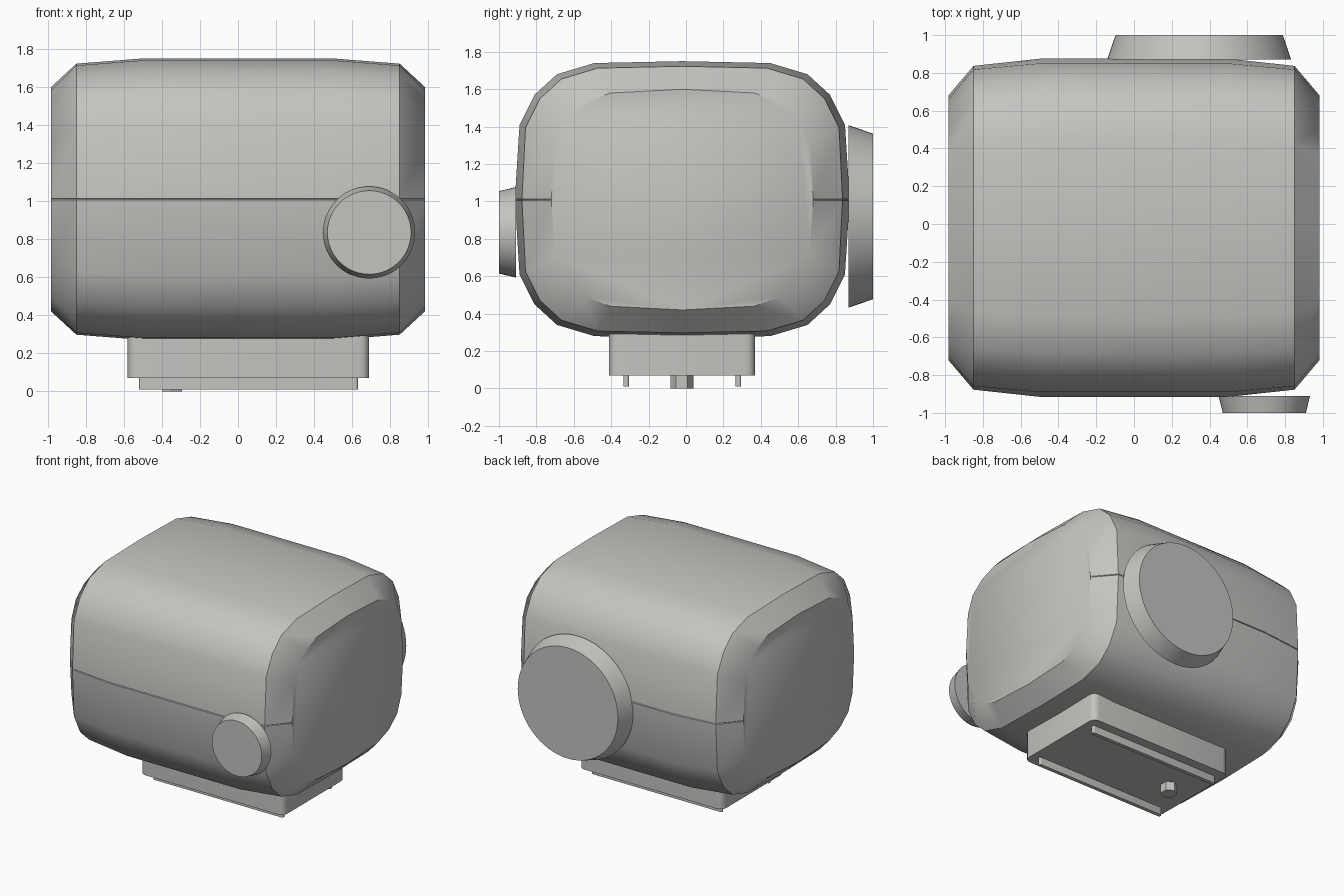
import bpy
import bmesh
import math
from mathutils import Matrix, Vector

cube = bpy.data.objects.get("Cube")
if cube:
    bpy.data.objects.remove(cube, do_unlink=True)

grey = bpy.data.materials.new("light_grey")
grey.use_nodes = True
grey.diffuse_color = (0.55, 0.55, 0.53, 1)
grey.node_tree.nodes["Principled BSDF"].inputs["Base Color"].default_value = grey.diffuse_color


def finish(name, bm, angle=30):
    bmesh.ops.recalc_face_normals(bm, faces=bm.faces)
    mesh = bpy.data.meshes.new(name)
    bm.to_mesh(mesh)
    bm.free()
    mesh.materials.append(grey)
    obj = bpy.data.objects.new(name, mesh)
    bpy.context.collection.objects.link(obj)
    bpy.ops.object.select_all(action="DESELECT")
    obj.select_set(True)
    bpy.context.view_layer.objects.active = obj
    bpy.ops.object.shade_smooth_by_angle(angle=math.radians(angle))
    return obj


def box(name, low, high, radius):
    """Box with rounded upright corners."""
    low, high = Vector(low), Vector(high)
    bm = bmesh.new()
    bmesh.ops.create_cube(bm, size=1)
    bmesh.ops.scale(bm, vec=high - low, verts=bm.verts)
    bmesh.ops.translate(bm, vec=(low + high) / 2, verts=bm.verts)
    upright = [e for e in bm.edges
               if abs(e.verts[0].co.z - e.verts[1].co.z) > 0.01]
    bmesh.ops.bevel(bm, geom=upright, offset=radius, segments=4,
                    profile=0.5, affect="EDGES")
    return finish(name, bm)


def drum(name, base, tip, r_base, r_tip, sides):
    """Tapered round part between two points."""
    base, tip = Vector(base), Vector(tip)
    axis = tip - base
    turn = axis.to_track_quat("Z", "Y").to_matrix().to_4x4()
    bm = bmesh.new()
    bmesh.ops.create_cone(bm, cap_ends=True, segments=sides, radius1=r_base,
                          radius2=r_tip, depth=axis.length,
                          matrix=Matrix.Translation((base + tip) / 2) @ turn)
    return finish(name, bm)


# Rounded housing: one quarter outline per station, mirrored and lofted along x
END = [(0, .59), (.385, .57), (.52, .52), (.625, .435), (.68, .30)]
MIDDLE = [(0, .74), (.47, .73), (.67, .67), (.79, .56), (.87, .40)]
GAP = 0.004


def section(quarter, width, scale, groove):
    side = [(width, GAP), (width - groove, 0), (width, -GAP)]
    lower = [(y, -z) for y, z in reversed(quarter)]
    right = [(y * scale, z * scale) for y, z in quarter] + side \
        + [(y * scale, z * scale) for y, z in lower]
    return right + [(-y, z) for y, z in reversed(right[1:-1])]


stations = [(-.983, END, .70, 1, 0), (-.85, MIDDLE, .857, .963, .01),
            (-.5, MIDDLE, .895, 1, .01)]
stations += [(-s[0],) + s[1:] for s in reversed(stations)]

bm = bmesh.new()
rings = [[bm.verts.new((x, y - .02, z + 1.01))
          for y, z in section(quarter, width, scale, groove)]
         for x, quarter, width, scale, groove in stations]
for a, b in zip(rings, rings[1:]):
    for i in range(len(a)):
        j = (i + 1) % len(a)
        bm.faces.new((a[i], a[j], b[j], b[i]))
bm.faces.new(rings[0])
bm.faces.new(rings[-1])
finish("housing", bm, 38)

# Round knobs on the front and back
drum("front_knob", (.69, -.91, .835), (.69, -1, .835), .242, .22, 48)
drum("back_knob", (.345, .87, .92), (.345, 1, .92), .487, .443, 64)

# Mounting foot with two rails and a hexagonal peg
box("mounting_foot", (-.58, -.413, .07), (.69, .37, .34), .05)
for name, y in (("front_rail", -.32), ("back_rail", .28)):
    box(name, (-.52, y - .015, .01), (.63, y + .015, .09), .012)
drum("locating_peg", (-.348, -.022, .09), (-.348, -.022, 0), .061, .061, 6)
